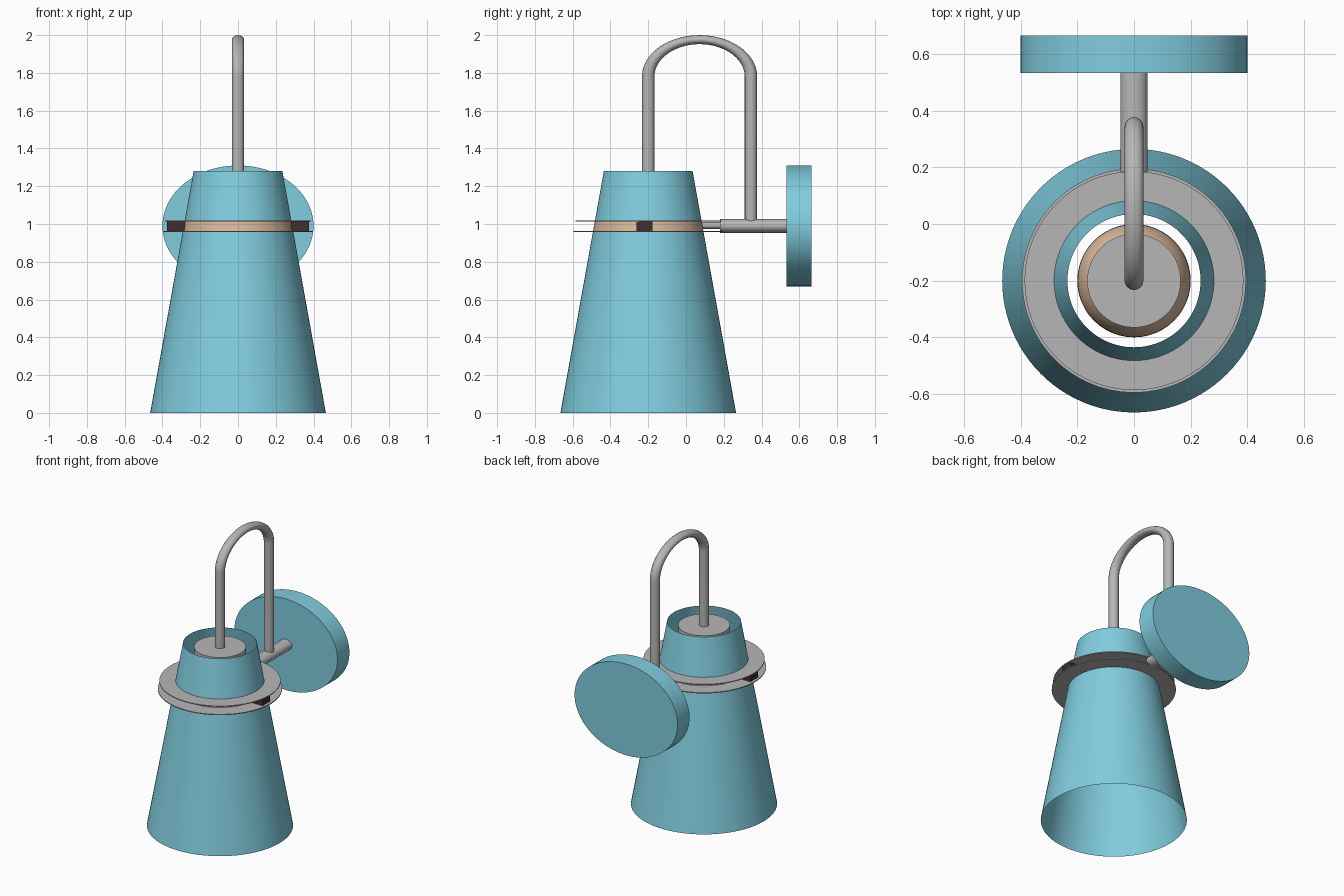
import bpy, bmesh, math

if "Cube" in bpy.data.objects:
    bpy.data.objects.remove(bpy.data.objects["Cube"])

CY = -0.2          # y of the shade axis
FLAT = 0.72        # vertical squash of the gooseneck


def material(name, rgb):
    m = bpy.data.materials.new(name)
    m.diffuse_color = (*rgb, 1)
    m.use_nodes = True
    m.node_tree.nodes["Principled BSDF"].inputs["Base Color"].default_value = m.diffuse_color
    return m


TEAL = material("teal", (0.22, 0.61, 0.74))
GREY = material("grey metal", (0.47, 0.47, 0.47))
TAN = material("warm tan", (0.70, 0.48, 0.33))
DARK = material("dark brown", (0.05, 0.028, 0.028))


def smooth(ob):
    bpy.ops.object.select_all(action='DESELECT')
    ob.select_set(True)
    bpy.context.view_layer.objects.active = ob
    bpy.ops.object.shade_smooth_by_angle(angle=math.radians(35))


def lathe(name, profile, mats, closed=False, segs=96, band=None):
    """Spin (radius, z) points about the shade axis; band = profile step in 2nd material."""
    bm = bmesh.new()
    rings = []
    for r, z in profile:
        if r < 1e-6:
            rings.append([bm.verts.new((0, CY, z))] * segs)
        else:
            rings.append([bm.verts.new((r * math.cos(2 * math.pi * i / segs),
                                        CY + r * math.sin(2 * math.pi * i / segs), z))
                          for i in range(segs)])
    pairs = list(zip(rings, rings[1:])) + ([(rings[-1], rings[0])] if closed else [])
    for k, (a, b) in enumerate(pairs):
        for i in range(segs):
            j = (i + 1) % segs
            loop = list(dict.fromkeys((a[i], a[j], b[j], b[i])))
            f = bm.faces.new(loop)
            f.material_index = 1 if k == band else 0
    me = bpy.data.meshes.new(name)
    bm.to_mesh(me)
    bm.free()
    ob = bpy.data.objects.new(name, me)
    bpy.context.collection.objects.link(ob)
    for m in mats:
        me.materials.append(m)
    smooth(ob)
    return ob


def rod_y(name, y0, y1, z, rx, rz, mat, segs=48):
    """Elliptical cylinder lying along y."""
    bpy.ops.mesh.primitive_cylinder_add(vertices=segs, radius=1, depth=1,
                                        location=(0, (y0 + y1) / 2, z),
                                        rotation=(math.pi / 2, 0, 0))
    ob = bpy.context.object
    ob.name = name
    ob.scale = (rx, rz, y1 - y0)
    bpy.ops.object.transform_apply(location=False, rotation=True, scale=True)
    ob.data.materials.append(mat)
    smooth(ob)


def cone_r(z):
    return 0.465 - 0.23 * z / 1.28


# Open conical shade with a tan band between the two collar rings
lathe("shade", [(cone_r(z), z) for z in (0, 0.96, 1.015, 1.28)], [TEAL, TAN], band=1)

# Two thin flat collar rings
for name, z, r in (("lower_collar", 0.96, 0.395), ("upper_collar", 1.015, 0.386)):
    ri = cone_r(z) - 0.003
    lathe(name, [(ri, z - 0.003), (r, z - 0.003), (r, z + 0.003), (ri, z + 0.003)],
          [GREY], closed=True)

# Dark spacer blocks on both sides of the collar
for side, name in ((-1, "left_spacer"), (1, "right_spacer")):
    bpy.ops.mesh.primitive_cube_add(size=1, location=(side * 0.328, CY - 0.02, 0.9875))
    ob = bpy.context.object
    ob.name = name
    ob.scale = (0.094, 0.084, 0.05)
    bpy.ops.object.transform_apply(location=False, rotation=False, scale=True)
    ob.data.materials.append(DARK)

# Lamp socket and bulb inside the shade
lathe("socket", [(0, 0.88), (0.165, 0.88), (0.165, 1.255), (0, 1.255)], [GREY])
bulb = [(0.2 * math.sin(math.pi * i / 24), 0.75 - 0.2 * math.cos(math.pi * i / 24))
        for i in range(25)]
lathe("bulb", bulb, [TAN], segs=48)

# Gooseneck: squashed semicircular arch with two straight legs
R, YC, SPRING = 0.272, 0.072, 1.78
pts = [(CY, 1.22 / FLAT)]
pts += [(YC - R * math.cos(math.pi * i / 40), SPRING / FLAT + R * math.sin(math.pi * i / 40))
        for i in range(41)]
pts += [(YC + R, 1.0 / FLAT)]
cu = bpy.data.curves.new("gooseneck", 'CURVE')
cu.dimensions = '3D'
cu.bevel_depth = 0.033
cu.bevel_resolution = 6
cu.use_fill_caps = True
sp = cu.splines.new('POLY')
sp.points.add(len(pts) - 1)
for p, (y, z) in zip(sp.points, pts):
    p.co = (0, y, z, 1)
neck = bpy.data.objects.new("gooseneck", cu)
bpy.context.collection.objects.link(neck)
neck.scale.z = FLAT
cu.materials.append(GREY)
bpy.ops.object.select_all(action='DESELECT')
neck.select_set(True)
bpy.context.view_layer.objects.active = neck
bpy.ops.object.convert(target='MESH')
smooth(bpy.context.object)

# Wall arm, thin connector to the collar, and wall plate
rod_y("wall_arm", 0.18, 0.54, 0.99, 0.047, 0.037, GREY)
rod_y("connector_pin", 0.08, 0.19, 0.992, 0.022, 0.0175, GREY)
rod_y("wall_plate", 0.532, 0.665, 0.99, 0.4, 0.32, TEAL, segs=96)
